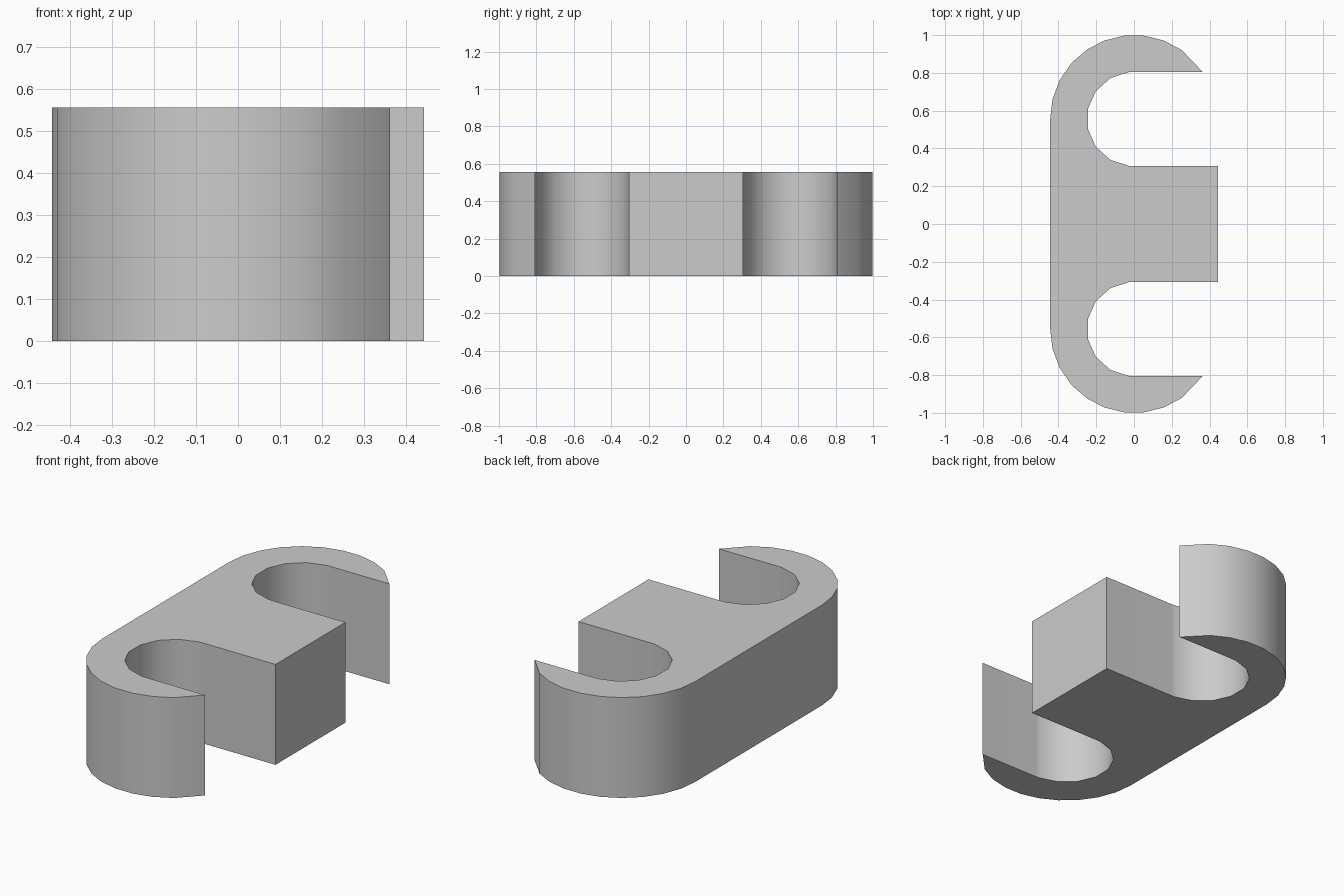
import bpy
import bmesh
from math import cos, sin, radians

cube = bpy.data.objects.get("Cube")
if cube:
    bpy.data.objects.remove(cube, do_unlink=True)

HEIGHT = 0.556
END_Y = 0.556      # centre of each rounded end
OUTER_R = 0.444
SLOT_R = 0.25


def arc(radius, start, step, count):
    """Points of an arc about the rounded end, angles in degrees."""
    return [(radius * cos(radians(start + step * i)),
             END_Y + radius * sin(radians(start + step * i)))
            for i in range(count)]


# Half outline, from the tongue corner round the slot and hook to the back wall
slot = arc(SLOT_R, -96, -24, 8)
hook_tip = [(0.363, END_Y + SLOT_R)]
outer = arc(OUTER_R, 180 - 10 * 180 / 13 + 180 / 13, 180 / 13, 10)
half = [(OUTER_R, END_Y - SLOT_R), (0, END_Y - SLOT_R)]
half += slot + [(0, END_Y + SLOT_R)] + hook_tip + outer
outline = half + [(x, -y) for x, y in reversed(half)]

# Extrude the outline into the clip body
bm = bmesh.new()
base = bm.faces.new([bm.verts.new((x, y, 0)) for x, y in outline])
top = bmesh.ops.extrude_face_region(bm, geom=[base], use_keep_orig=True)
bmesh.ops.translate(bm, vec=(0, 0, HEIGHT),
                    verts=[g for g in top["geom"] if isinstance(g, bmesh.types.BMVert)])
bmesh.ops.recalc_face_normals(bm, faces=bm.faces)
mesh = bpy.data.meshes.new("clip_body")
bm.to_mesh(mesh)
bm.free()
body = bpy.data.objects.new("clip_body", mesh)
bpy.context.collection.objects.link(body)

# Plain grey
grey = bpy.data.materials.new("grey")
grey.use_nodes = True
colour = (0.6, 0.6, 0.6, 1)
grey.diffuse_color = colour
grey.node_tree.nodes["Principled BSDF"].inputs["Base Color"].default_value = colour
mesh.materials.append(grey)

# Smooth curved walls, sharp rims
bpy.ops.object.select_all(action='DESELECT')
body.select_set(True)
bpy.context.view_layer.objects.active = body
bpy.ops.object.shade_smooth_by_angle(angle=radians(30))
